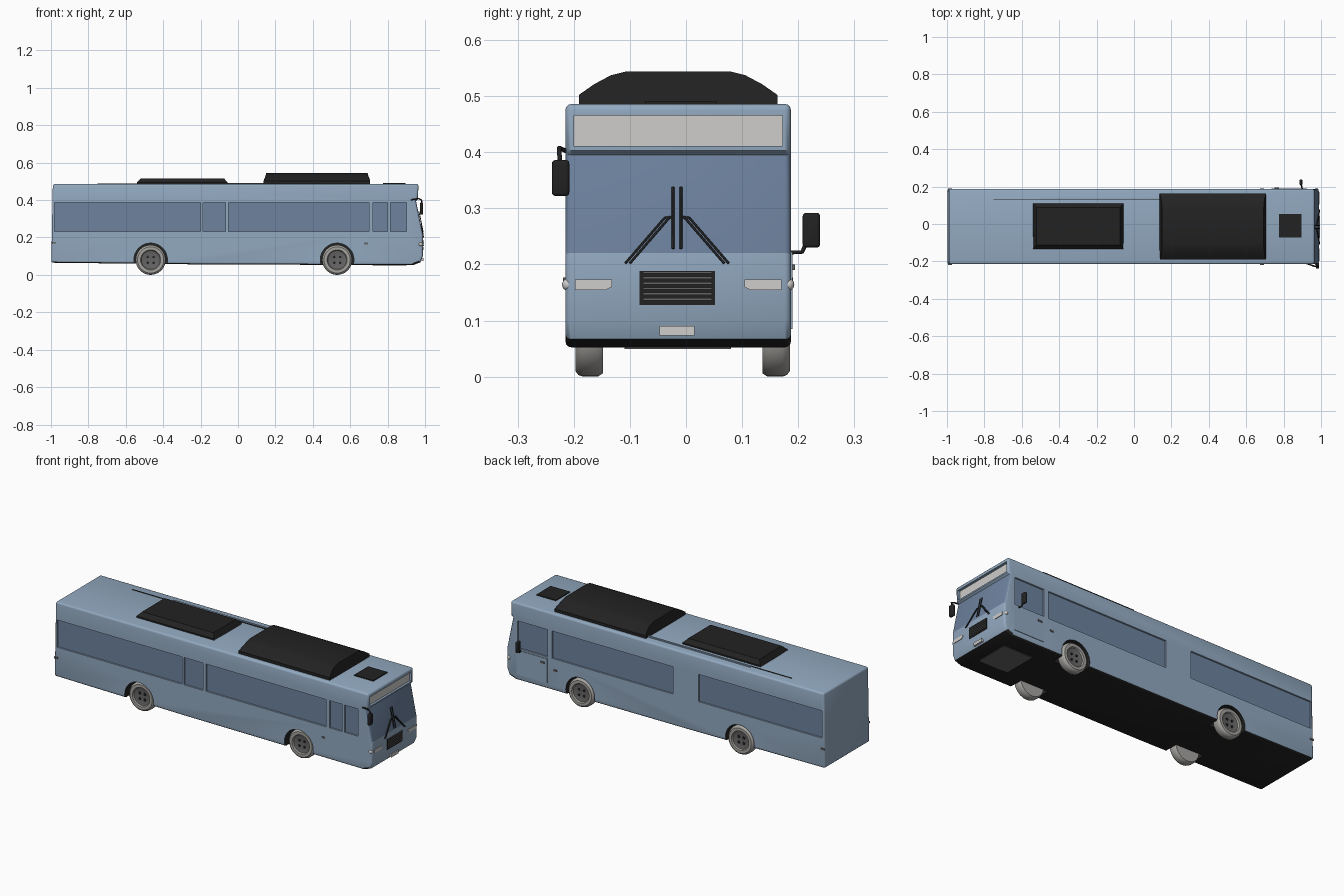
import bpy, bmesh, math
from mathutils import Vector, Matrix

if "Cube" in bpy.data.objects:
    bpy.data.objects.remove(bpy.data.objects["Cube"])


def material(name, r, g, b):
    m = bpy.data.materials.new(name)
    m.use_nodes = True
    m.diffuse_color = (r, g, b, 1)
    m.node_tree.nodes["Principled BSDF"].inputs["Base Color"].default_value = (r, g, b, 1)
    return m


BLUE = material("body blue", .29, .40, .53)
GLASS = material("window blue", .155, .225, .345)
BLACK = material("black", .016, .016, .016)
LIGHT = material("pale grey", .62, .61, .60)
TYRE = material("tyre grey", .38, .37, .35)
HUB = material("hub grey", .13, .13, .13)
RIGHT, LEFT = -.215, .187
MID = (RIGHT + LEFT) / 2


def finish(name, bm, mats, smooth=True):
    bmesh.ops.recalc_face_normals(bm, faces=bm.faces)
    me = bpy.data.meshes.new(name)
    bm.to_mesh(me)
    bm.free()
    for m in mats:
        me.materials.append(m)
    ob = bpy.data.objects.new(name, me)
    bpy.context.collection.objects.link(ob)
    bpy.ops.object.select_all(action='DESELECT')
    ob.select_set(True)
    bpy.context.view_layer.objects.active = ob
    if smooth:
        bpy.ops.object.shade_smooth_by_angle(angle=math.radians(35))
    return ob


def add_box(bm, x, y, z):
    size = Vector((x[1] - x[0], y[1] - y[0], z[1] - z[0]))
    mid = Vector((sum(x), sum(y), sum(z))) / 2
    mat = Matrix.Translation(mid) @ Matrix.Diagonal(size.to_4d())
    verts = bmesh.ops.create_cube(bm, size=1, matrix=mat)["verts"]
    return {f for v in verts for f in v.link_faces}


def box(name, x, y, z, mat, bevel=0):
    bm = bmesh.new()
    add_box(bm, x, y, z)
    if bevel:
        bmesh.ops.bevel(bm, geom=bm.edges[:], offset=bevel, segments=3, profile=.5, affect='EDGES')
    return finish(name, bm, [mat])


def add_cylinder(bm, x, y, z, r, sides=32):
    mat = Matrix.Translation((x, sum(y) / 2, z)) @ Matrix.Rotation(math.pi / 2, 4, 'X')
    verts = bmesh.ops.create_cone(bm, cap_ends=True, segments=sides, radius1=r, radius2=r,
                                  depth=y[1] - y[0], matrix=mat)["verts"]
    return {f for v in verts for f in v.link_faces}


def extrude(bm, points, offset):
    face = bm.faces.new([bm.verts.new(p) for p in points])
    new = bmesh.ops.extrude_face_region(bm, geom=[face])["geom"]
    bmesh.ops.translate(bm, verts=[g for g in new if isinstance(g, bmesh.types.BMVert)], vec=offset)


def tube(name, points, r, mat):
    cu = bpy.data.curves.new(name, 'CURVE')
    cu.dimensions = '3D'
    cu.bevel_depth, cu.bevel_resolution, cu.use_fill_caps = r, 1, True
    sp = cu.splines.new('POLY')
    sp.points.add(len(points) - 1)
    for p, co in zip(sp.points, points):
        p.co = (*co, 1)
    cu.materials.append(mat)
    ob = bpy.data.objects.new(name, cu)
    bpy.context.collection.objects.link(ob)


# Body shell: side profile extruded across the width, with rounded edges
side = [(-.998, .065), (-.2, .056), (.935, .052), (.975, .067), (.988, .1), (.988, .22),
        (.952, .395), (.962, .403), (.965, .486), (-.99, .486)]
bm = bmesh.new()
extrude(bm, [(x, RIGHT, z) for x, z in side], (0, LEFT - RIGHT, 0))
bmesh.ops.recalc_face_normals(bm, faces=bm.faces)
sharp = [e for e in bm.edges if e.calc_face_angle() > 1.2]
bmesh.ops.bevel(bm, geom=sharp, offset=.011, segments=3, profile=.5, affect='EDGES')
bm.normal_update()
for f in bm.faces:
    c = f.calc_center_median()
    if f.normal.z < -.6 and c.z < .08 or (c.x > .9 and c.z < .068):
        f.material_index = 2
    elif f.normal.x > .3 and c.x > .9 and .22 < c.z < .394:
        f.material_index = 1
SLOTS = [BLUE, GLASS, BLACK, LIGHT]
body = finish("body", bm, SLOTS, False)

# Cutter for recessed windows, destination panel and wheel arches
right_windows = [(-.98, -.2), (-.188, -.068), (-.05, .7), (.722, .8), (.816, .9)]
left_windows = [(-.98, -.21), (-.05, .705), (.735, .92)]
bm = bmesh.new()
for y, spans in ((RIGHT, right_windows), (LEFT, left_windows)):
    for span in spans:
        for f in add_box(bm, span, (y - .009, y + .009), (.232, .386)):
            f.material_index = 1 if abs(f.normal.y) > .5 else 0
for f in add_box(bm, (.95, 1), (-.2, .172), (.411, .465)):
    f.material_index = 3 if abs(f.normal.x) > .5 else 0
AXLES = (-.467, .53)
for x in AXLES:
    for y in ((-.25, -.13), (.115, .25)):
        for f in add_cylinder(bm, x, y, .08, .09):
            f.material_index = 2
cutter = finish("opening_cutter", bm, SLOTS, False)
cutter.hide_render = True
mod = body.modifiers.new("openings", 'BOOLEAN')
mod.operation, mod.solver, mod.object = 'DIFFERENCE', 'EXACT', cutter
bpy.ops.object.select_all(action='DESELECT')
body.select_set(True)
bpy.context.view_layer.objects.active = body
bpy.ops.object.modifier_apply(modifier=mod.name)
bpy.data.objects.remove(cutter)
bpy.ops.object.shade_smooth_by_angle(angle=math.radians(35))

# Wheels: lathed tyre and hub with four bolts
section = [(0, .012), (.035, .012), (.05, .008), (.054, 0), (.07, 0), (.077, .005), (.08, .013),
           (.08, .04), (.074, .049), (0, .049)]
for x, axle in zip(AXLES, ("rear", "front")):
    for y, s, hand in ((-.197, 1, "right"), (.185, -1, "left")):
        bm = bmesh.new()
        verts = [bm.verts.new((x + r, y + s * d, .08)) for r, d in section]
        edges = [bm.edges.new(p) for p in zip(verts, verts[1:])]
        bmesh.ops.spin(bm, geom=verts + edges, cent=(x, y, .08), axis=(0, 1, 0),
                       angle=math.tau, steps=36)
        bmesh.ops.remove_doubles(bm, verts=bm.verts, dist=.0001)
        for f in bm.faces:
            c = f.calc_center_median() - Vector((x, y, .08))
            f.material_index = 1 if math.hypot(c.x, c.z) < .051 and abs(c.y) < .03 else 0
        for k in range(4):
            a = math.pi / 4 + k * math.pi / 2
            faces = add_cylinder(bm, x + .022 * math.cos(a), sorted((y + s * .008, y + s * .014)),
                                 .08 + .022 * math.sin(a), .007, 10)
            for f in faces:
                f.material_index = 2
        finish(f"{axle}_{hand}_wheel", bm, [TYRE, HUB, BLACK])


# Roof units: tapered cross-sections extruded along the bus
def roof_unit(name, x, profile, taper):
    bm = bmesh.new()
    extrude(bm, [(x[0], y, z) for y, z in profile], (x[1] - x[0], 0, 0))
    top = max(z for y, z in profile)
    for v in bm.verts:
        if v.co.z > .505:
            v.co.x += taper * (v.co.z - .48) / (top - .48) * (1 if v.co.x < sum(x) / 2 else -1)
    finish(name, bm, [BLACK])


half = [(.177, .48), (.177, .502), (.15, .521), (.12, .537), (.092, .544)]
roof_unit("front_roof_unit", (.137, .707),
          [(MID + y, z) for y, z in half] + [(MID - y, z) for y, z in reversed(half)], .014)
half = [(.121, .48), (.121, .494), (.1, .516)]
roof_unit("rear_roof_unit", (-.54, -.055),
          [(MID + .002 + y, z) for y, z in half] + [(MID + .002 - y, z) for y, z in reversed(half)], .02)
box("roof_hatch", (.775, .895), (-.072, .054), (.48, .491), BLACK)
box("roof_rail", (-.5, .14), (.132, .142), (.48, .492), BLUE)
box("roof_cable", (-.75, .14), (.128, .131), (.48, .489), BLACK)

# Front grille with slats
box("grille_back", (.98, .99), (-.083, .052), (.128, .188), BLACK)
for i in range(6):
    z = .136 + i * .0095
    box("grille_slat", (.985, .994), (-.077, .046), (z, z + .004), HUB)
box("number_plate", (.98, .991), (-.047, .015), (.073, .09), LIGHT)

# Headlights and corner lamps
for s, hand in ((1, "left"), (-1, "right")):
    y = sorted((MID + s * .118, MID + s * .182))
    bm = bmesh.new()
    a, b = MID + s * .118, MID + s * .184
    extrude(bm, [(.983, a, .16), (.983, a + s * .012, .154), (.983, b, .154),
                 (.983, b, .173), (.983, a, .173)], (.008, 0, 0))
    finish(f"{hand}_headlight", bm, [LIGHT])
    bm = bmesh.new()
    bmesh.ops.create_uvsphere(bm, u_segments=16, v_segments=10, radius=.011,
                              matrix=Matrix.Translation((.976, MID + s * .196, .164)))
    finish(f"{hand}_corner_lamp", bm, [LIGHT])

# Wipers lying on the windscreen slope
def on_glass(y, z):
    return (.992 - max(0, z - .22) * .036 / .175, y, z)


for s in (1, -1):
    c = -.016
    tube("wiper_blade", [on_glass(c + s * .007, .228), on_glass(c + s * .007, .338)], .0025, BLACK)
    for d in (0, .008):
        tube("wiper_arm", [on_glass(c + s * (.092 - d), .202), on_glass(c + s * (.022 - d), .283),
                           on_glass(c + s * .007, .285)], .0022, BLACK)

# Side mirrors on arms
box("right_mirror", (.972, .99), (-.239, -.208), (.322, .386), BLACK, .006)
tube("right_mirror_arm", [(.92, -.21, .4), (.965, -.226, .408), (.982, -.226, .4), (.982, -.224, .38)],
     .004, BLACK)
box("left_mirror", (.885, .9), (.208, .239), (.23, .292), BLACK, .006)
tube("left_mirror_arm", [(.9, .183, .221), (.895, .207, .222), (.892, .214, .238)], .004, BLACK)

# Driver door panel, handles, side markers and underside panel
box("driver_door", (.735, .925), (.18, .19), (.085, .222), BLUE)
box("driver_door_handle", (.75, .775), (.186, .194), (.19, .2), HUB)
for y in (RIGHT, LEFT):
    for x, z in ((.685, .168), (-.984, .172)):
        box("side_marker", (x - .01, x + .01), (y - .004, y + .004), (z - .005, z + .005), HUB)
box("underside_panel", (.72, .9), (-.11, .08), (.049, .056), HUB)
